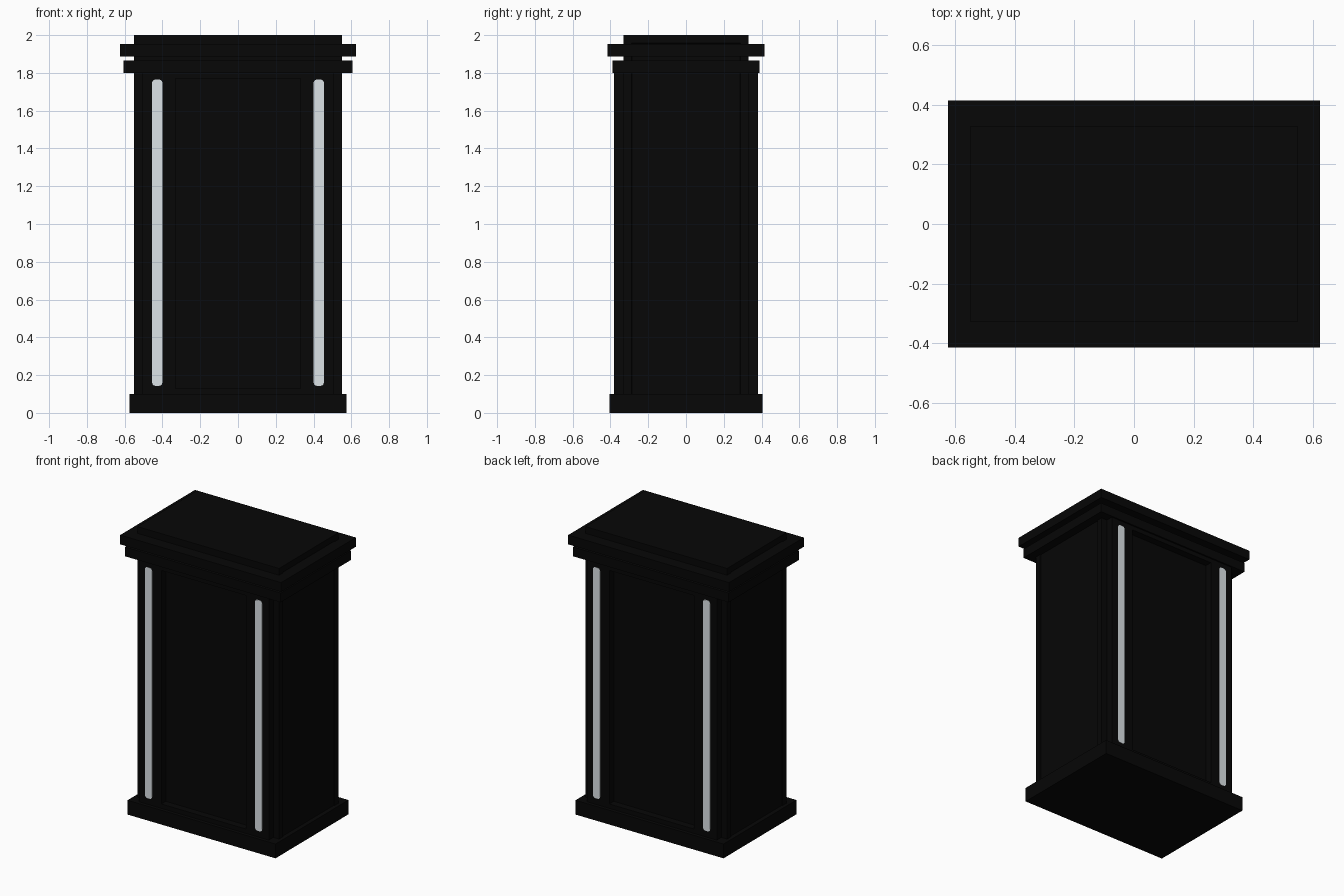
import bpy, bmesh
from mathutils import Vector

cube = bpy.data.objects.get("Cube")
if cube:
    bpy.data.objects.remove(cube, do_unlink=True)


def material(name, rgb):
    m = bpy.data.materials.new(name)
    m.use_nodes = True
    m.diffuse_color = (*rgb, 1)
    m.node_tree.nodes["Principled BSDF"].inputs["Base Color"].default_value = (*rgb, 1)
    return m


BLACK = material("near black", (0.002, 0.002, 0.002))
LIGHT = material("pale grey light", (0.72, 0.77, 0.80))


def finish(name, bm, mat):
    bmesh.ops.recalc_face_normals(bm, faces=bm.faces)
    mesh = bpy.data.meshes.new(name)
    bm.to_mesh(mesh)
    bm.free()
    mesh.materials.append(mat)
    ob = bpy.data.objects.new(name, mesh)
    bpy.context.collection.objects.link(ob)
    return ob


def box_mesh(x0, x1, y0, y1, z0, z1):
    bm = bmesh.new()
    bmesh.ops.create_cube(bm, size=1)
    for v in bm.verts:
        v.co = Vector((x1 if v.co.x > 0 else x0,
                       y1 if v.co.y > 0 else y0,
                       z1 if v.co.z > 0 else z0))
    return bm


def recess(bm, direction, margin, depth):
    """Inset the face pointing in a direction and push it inwards."""
    bm.normal_update()
    face = max(bm.faces, key=lambda f: f.normal.dot(direction) * f.calc_area())
    bmesh.ops.inset_individual(bm, faces=[face], thickness=margin)
    # a second tiny inset makes the step of the panel
    bmesh.ops.inset_individual(bm, faces=[face], thickness=0.002)
    for v in face.verts:
        v.co -= direction * depth


def slab(name, half_x, half_y, z0, z1):
    finish(name, box_mesh(-half_x, half_x, -half_y, half_y, z0, z1), BLACK)


# Core with shallow side panels, running up into the crown
core = box_mesh(-0.55, 0.55, -0.33, 0.33, 0.05, 2.0)
for s in (1, -1):
    recess(core, Vector((s, 0, 0)), 0.06, 0.006)
finish("core", core, BLACK)

# Plinth and two cornice slabs
slab("plinth", 0.575, 0.405, 0, 0.1)
slab("lower_cornice", 0.605, 0.39, 1.80, 1.865)
slab("upper_cornice", 0.625, 0.415, 1.888, 1.953)

for side, s in (("front", -1), ("back", 1)):
    # Raised frame: the core shows as a sunken panel inside it
    y0, y1 = sorted((s * 0.32, s * 0.38))
    for part, z0, z1 in (("bottom", 0.09, 0.13), ("top", 1.77, 1.81)):
        finish(f"{side}_{part}_rail", box_mesh(-0.33, 0.33, y0, y1, z0, z1), BLACK)

    for hand, h in (("left", 1), ("right", -1)):
        x0, x1 = sorted((h * 0.33, h * 0.505))
        finish(f"{side}_{hand}_post", box_mesh(x0, x1, y0, y1, 0.09, 1.81), BLACK)

        # Light strip with rounded ends, nearly flush with the post
        x0, x1 = sorted((h * 0.40, h * 0.455))
        ys = sorted((s * 0.36, s * 0.382))
        strip = box_mesh(x0, x1, *ys, 0.143, 1.765)
        corners = [e for e in strip.edges
                   if abs(e.verts[0].co.y - e.verts[1].co.y) > 0.01]
        bmesh.ops.bevel(strip, geom=corners, offset=0.018, segments=3,
                        profile=0.5, affect='EDGES')
        finish(f"{side}_{hand}_light_strip", strip, LIGHT)
